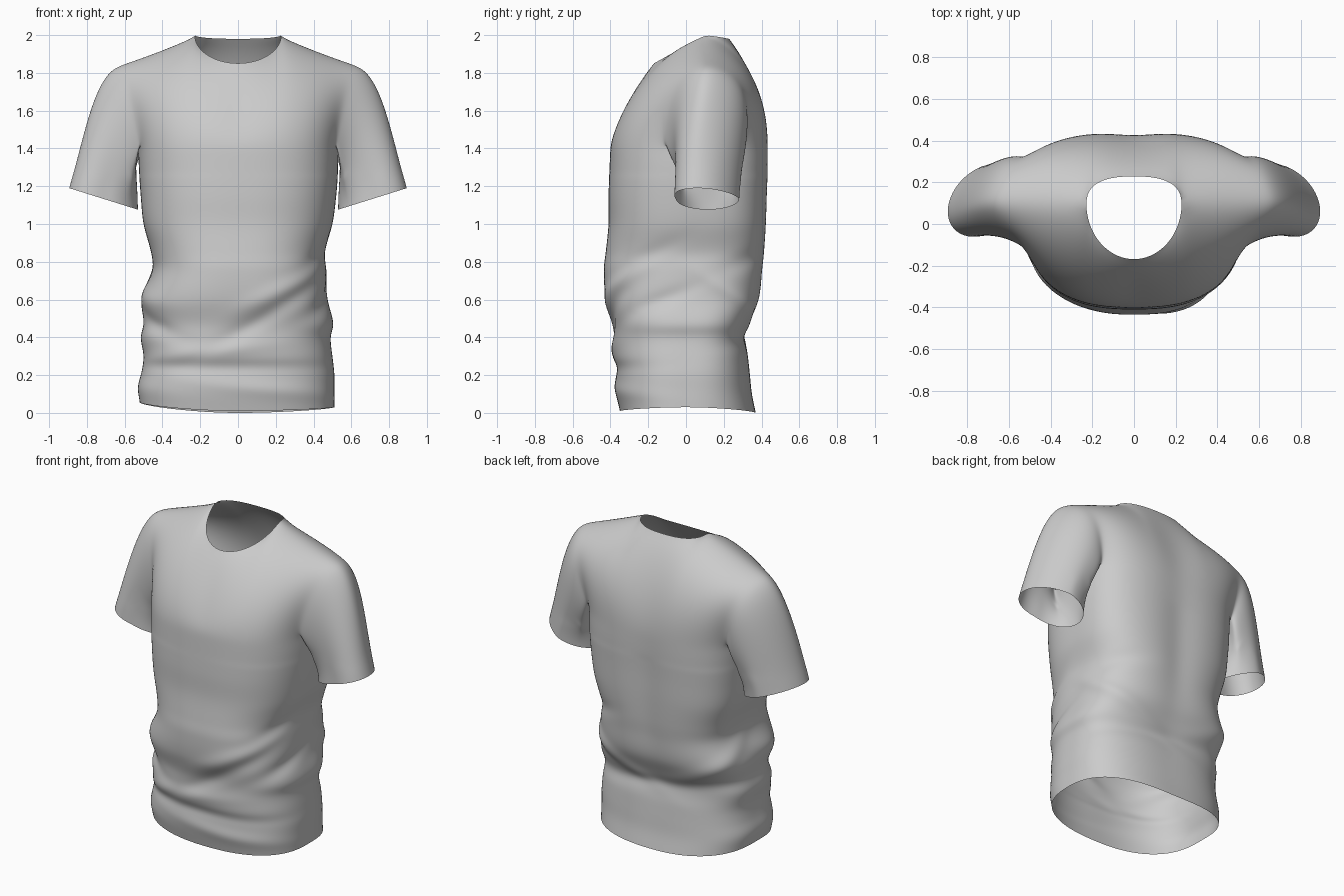
import bpy, bmesh, math
from mathutils import Vector

if "Cube" in bpy.data.objects:
    bpy.data.objects.remove(bpy.data.objects["Cube"])

N = 96            # points around the body
ARM_Z = 1.42      # underarm height
ROWS, UP, SL = 56, 16, 18

# z, left x, right x, front y, back y
BODY = [(0.00, -.52, .51, -.35, .37), (0.10, -.53, .51, -.37, .35), (0.20, -.51, .51, -.37, .34),
        (0.30, -.50, .50, -.385, .33), (0.40, -.515, .49, -.385, .315), (0.47, -.50, .505, -.39, .335),
        (0.60, -.51, .475, -.425, .39), (0.76, -.45, .465, -.435, .41), (0.85, -.46, .46, -.425, .42),
        (1.00, -.50, .50, -.41, .43), (1.15, -.515, .52, -.41, .435), (1.30, -.525, .53, -.405, .44),
        (1.42, -.53, .53, -.40, .44)]
# cloth folds: angle, height, slope, length, width, depth
FOLDS = [(300, .66, .004, 30, .05, .015), (285, .50, .005, 35, .045, -.016), (255, .33, .001, 40, .04, .014),
         (265, .24, 0, 50, .03, -.014), (275, .13, -.001, 50, .04, .01), (335, .58, .003, 25, .04, -.015),
         (220, .45, -.003, 20, .04, -.015), (200, .62, -.002, 25, .05, .01), (95, .42, .001, 50, .035, -.015),
         (50, .56, -.004, 35, .04, .02), (135, .58, .004, 35, .05, .015), (90, 1.1, 0, 14, .6, -.022),
         (40, .8, .002, 20, .05, -.012), (325, .8, .004, 22, .05, -.012)]


def profile(z):
    """Smooth interpolation of the body table."""
    k = max(j for j in range(len(BODY) - 1) if BODY[j][0] <= z + 1e-6)
    a, b = BODY[k], BODY[k + 1]
    p, n = BODY[max(k - 1, 0)], BODY[min(k + 2, len(BODY) - 1)]
    h = b[0] - a[0]
    t = (z - a[0]) / h
    out = []
    for c in range(1, 5):
        m0 = (b[c] - p[c]) / (b[0] - p[0]) * h
        m1 = (n[c] - a[c]) / (n[0] - a[0]) * h
        out.append((2*t**3 - 3*t*t + 1) * a[c] + (t**3 - 2*t*t + t) * m0
                   + (3*t*t - 2*t**3) * b[c] + (t**3 - t*t) * m1)
    return out


def body_point(i, z):
    xl, xr, yf, yb = profile(z)
    deg = i * 360 / N
    c, s = math.cos(math.radians(deg)), math.sin(math.radians(deg))
    y0 = .06 * z / ARM_Z
    n = 2.6 + (.5 * min(1, z) if s > 0 else 0)      # squarer back
    r = (abs(c)**n + abs(s)**n) ** (-1 / n)
    for fa, fz, sl, ln, w, amp in FOLDS:
        da = (deg - fa + 180) % 360 - 180
        r += 2.2 * amp * math.exp(-(da / ln)**2 - ((z - fz - sl * da) / w)**2)
    x = r * c * (xr if c > 0 else -xl)
    y = y0 + r * s * ((yb - y0) if s > 0 else (y0 - yf))
    hem = (.055 if c < 0 else .03) * c * c + (.01 if s < 0 else 0) * s * s
    return Vector((x, y, z + hem * max(0, 1 - z / .3)))


def top_point(m, neck, sx, back):
    """Point on the neckline or the shoulder seam."""
    if m <= neck:
        a = math.pi / 2 * m / neck
        c, s = math.cos(a), math.sin(a)
        if back:
            return Vector((sx * .23 * s**.8, .1 + .13 * c**.8, 2 - .02 * c))
        return Vector((sx * .23 * s, .1 - .27 * c, 2 - .15 * c))
    f = (m - neck) / 9
    return Vector((sx * (.23 + .41 * f), .1 + .01 * f, 2 - .16 * f - .03 * f * (1 - f)))


bm = bmesh.new()


def skin(lines, closed=False):
    """Quad strips between neighbouring rows of points."""
    vs = [[bm.verts.new(p) for p in ln] for ln in lines]
    n = len(vs[0])
    for a, b in zip(vs, vs[1:]):
        for j in range(n if closed else n - 1):
            k = (j + 1) % n
            bm.faces.new((a[j], a[k], b[k], b[j]))


# body tube from hem to underarm
rings = [[body_point(i, ARM_Z * r / ROWS) for i in range(N)] for r in range(ROWS + 1)]
skin(rings, closed=True)
ring = rings[-1]

# chest and back panels up to the shoulder seams
cols = {}
for mid, half, neck, back in ((24, 15, 6, True), (72, 18, 9, False)):
    for i in range(mid - half, mid + half + 1):
        m = abs(i - mid)
        sx = 1 if (i < mid) == back else -1
        b, t = ring[i], top_point(m, neck, sx, back)
        e = m / half
        q = (1.7 if back else 1.2) + .7 * e
        p = 1.1 + .6 * e
        col = []
        for k in range(UP + 1):
            v = k / UP
            bulge = e**2 * math.sin(math.pi * v) * (.045 if back else 0)
            col.append(Vector((b.x + (t.x - b.x) * v**1.2,
                               b.y + (t.y - b.y) * v**q + bulge,
                               b.z + (t.z - b.z) * (1 - (1 - v)**p))))
        cols[i] = col
    skin([cols[i] for i in range(mid - half, mid + half + 1)])

# sleeves lofted from each armhole to its cuff, front and back halves
for sx, front, back in ((1, (90, range(91, 97)), (9, range(8, -1, -1))),
                        (-1, (54, range(53, 47, -1)), (39, range(40, 49)))):
    for ysign, (ci, under) in ((-1, front), (1, back)):
        loop = cols[ci][::-1] + [ring[i % N] for i in under]
        dist = [0]
        for a, b in zip(loop, loop[1:]):
            dist.append(dist[-1] + (b - a).length)
        lines = []
        for p0, d in zip(loop, dist):
            th = math.pi * d / dist[-1]
            c, s = math.cos(th), math.sin(th)
            w = (p0.z - ARM_Z) / .42
            p3 = Vector((sx * (.712 + .182 * c), .115 + ysign * .168 * s - .055 * max(c, 0),
                         1.133 + .057 * c))
            p1 = p0 + Vector((sx * (.02 + .11 * w), .03 * s, -.1 + .05 * w))
            p2 = p3 - Vector((sx * .042 * (1 + c), -.01 * s, -.12 - .09 * (1 + c)))
            line = []
            for k in range(SL + 1):
                t = k / SL
                u = 1 - t
                line.append(p0 * u**3 + p1 * 3*u*u*t + p2 * 3*u*t*t + p3 * t**3)
            lines.append(line)
        skin(lines)

# weld the panels into one garment
bmesh.ops.remove_doubles(bm, verts=bm.verts[:], dist=.0005)
bmesh.ops.recalc_face_normals(bm, faces=bm.faces[:])
# relax the seams while leaving the open edges in place
inner = [v for v in bm.verts if not v.is_boundary and v.co.z > 1.25]
for _ in range(4):
    bmesh.ops.smooth_vert(bm, verts=inner, factor=.5, use_axis_x=True, use_axis_y=True, use_axis_z=True)
mesh = bpy.data.meshes.new("tshirt")
bm.to_mesh(mesh)
bm.free()
shirt = bpy.data.objects.new("tshirt", mesh)
bpy.context.collection.objects.link(shirt)
for poly in mesh.polygons:
    poly.use_smooth = True
sub = shirt.modifiers.new("smooth", 'SUBSURF')
sub.levels = sub.render_levels = 1
